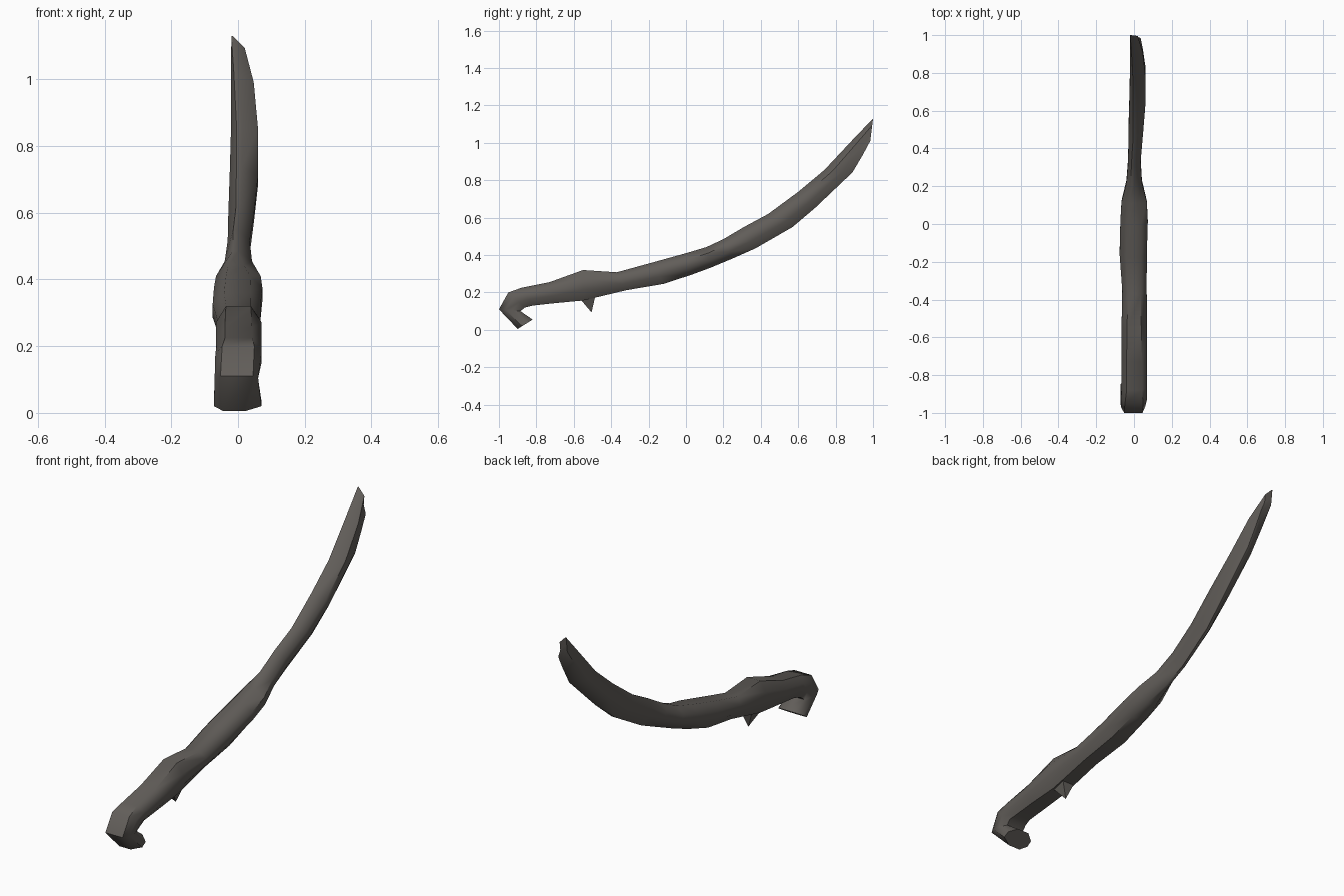
import bpy, math

mat = bpy.data.materials.new("dark warm grey")
mat.diffuse_color = (0.12, 0.11, 0.10, 1)


def make(name, verts, faces):
    me = bpy.data.meshes.new(name)
    me.from_pydata(verts, [], faces)
    me.validate()
    me.materials.append(mat)
    ob = bpy.data.objects.new(name, me)
    bpy.context.collection.objects.link(ob)
    bpy.context.view_layer.objects.active = ob
    ob.select_set(True)
    bpy.ops.object.mode_set(mode='EDIT')
    bpy.ops.mesh.select_all(action='SELECT')
    bpy.ops.mesh.normals_make_consistent(inside=False)
    bpy.ops.object.mode_set(mode='OBJECT')
    bpy.ops.object.shade_smooth_by_angle(angle=math.radians(50))
    ob.select_set(False)
    return ob


def loft(name, stations):
    """Eight-sided rings: top y,z, bottom y,z, left x, right x, flatness, top x, bottom x."""
    verts, faces = [], []
    for ty, tz, by, bz, xl, xr, f, xt, xb in stations:
        def pt(x, t):
            verts.append((x, ty + (by - ty) * t, tz + (bz - tz) * t))
        pt(xt + (xl - xt) * f, 0)
        pt(xt + (xr - xt) * f, 0)
        pt(xr, 0.3)
        pt(xr, 0.65)
        pt(xb + (xr - xb) * f, 1)
        pt(xb + (xl - xb) * f, 1)
        pt(xl, 0.65)
        pt(xl, 0.3)
    n = len(stations)
    for i in range(n - 1):
        for j in range(8):
            k = (j + 1) % 8
            faces.append((i * 8 + j, i * 8 + k, i * 8 + 8 + k, i * 8 + 8 + j))
    faces.append(tuple(range(8)))
    faces.append(tuple(range((n - 1) * 8, n * 8)))
    return make(name, verts, faces)


# hooked pommel, grip and first part of the neck
grip = [
    (-0.90, 0.005, -0.82, 0.055, -0.072, 0.07, 0.45, -0.02, 0.0),
    (-1.00, 0.11, -0.885, 0.10, -0.07, 0.06, 0.75, 0.0, 0.0),
    (-0.95, 0.20, -0.86, 0.12, -0.068, 0.07, 0.7, 0.0, 0.0),
    (-0.88, 0.225, -0.82, 0.13, -0.065, 0.07, 0.6, 0.0, 0.0),
    (-0.73, 0.255, -0.70, 0.143, -0.066, 0.07, 0.6, 0.0, 0.0),
    (-0.55, 0.32, -0.55, 0.157, -0.066, 0.07, 0.55, 0.0, 0.0),
    (-0.37, 0.308, -0.32, 0.212, -0.062, 0.067, 0.55, 0.0, 0.0),
    (-0.18, 0.36, -0.12, 0.246, -0.076, 0.068, 0.55, 0.0, 0.0),
    (0.0, 0.41, 0.03, 0.295, -0.072, 0.073, 0.5, 0.0, 0.0),
    (0.11, 0.443, 0.13, 0.332, -0.066, 0.068, 0.35, -0.01, 0.0),
]
# slender curved blade, ending in a slanted tip
blade = [
    (0.20, 0.485, 0.25, 0.382, -0.040, 0.042, 0.2, -0.01, 0.0),
    (0.31, 0.55, 0.37, 0.435, -0.031, 0.035, 0.2, -0.01, 0.0),
    (0.44, 0.62, 0.57, 0.55, -0.029, 0.048, 0.2, 0.0, 0.015),
    (0.60, 0.738, 0.69, 0.652, -0.025, 0.06, 0.2, 0.0, 0.025),
    (0.74, 0.855, 0.89, 0.842, -0.021, 0.06, 0.2, 0.0, 0.035),
    (0.89, 1.015, 0.945, 0.935, -0.021, 0.047, 0.2, -0.01, 0.035),
    (1.00, 1.13, 0.985, 1.01, -0.02, 0.02, 0.1, -0.02, 0.037),
]
loft("handle_and_blade", grip + blade)

# small pointed spur under the grip
make("spur",
     [(-0.035, -0.57, 0.17), (0.035, -0.57, 0.17), (0.035, -0.485, 0.18),
      (-0.035, -0.485, 0.18), (0.0, -0.505, 0.093)],
     [(0, 1, 2, 3), (0, 1, 4), (1, 2, 4), (2, 3, 4), (3, 0, 4)])
